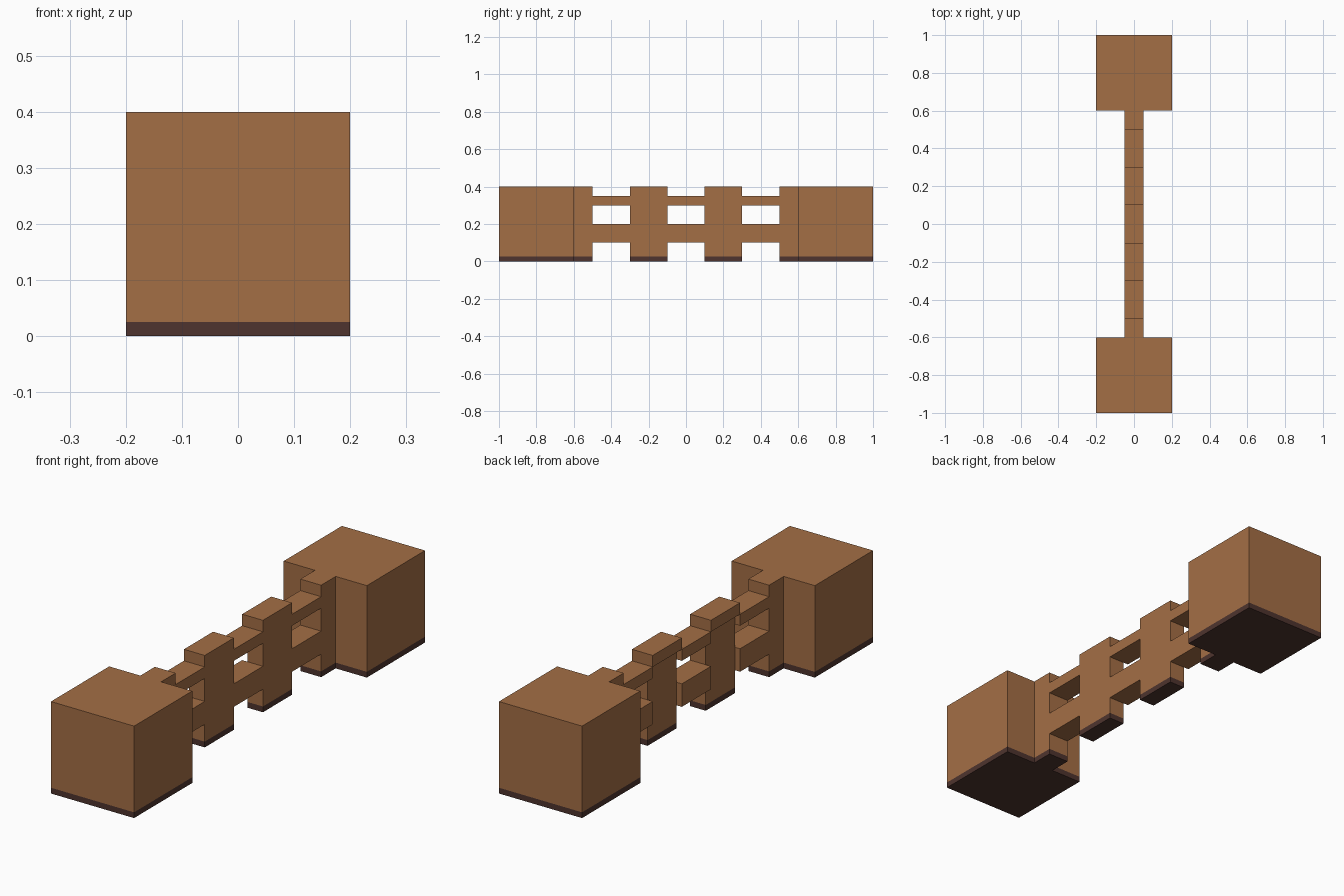
import bpy
import bmesh
from mathutils import Vector

cube = bpy.data.objects.get("Cube")
if cube:
    bpy.data.objects.remove(cube, do_unlink=True)

BAND = 0.025  # height of the dark strip along the ground


def srgb(r, g, b):
    lin = [c / 255 / 12.92 if c / 255 <= 0.04045 else ((c / 255 + 0.055) / 1.055) ** 2.4
           for c in (r, g, b)]
    return (*lin, 1.0)


def material(name, colour):
    mat = bpy.data.materials.new(name)
    mat.use_nodes = True
    mat.diffuse_color = colour
    bsdf = mat.node_tree.nodes["Principled BSDF"]
    bsdf.inputs["Base Color"].default_value = colour
    bsdf.inputs["Roughness"].default_value = 0.9
    return mat


wood = material("warm brown wood", srgb(164, 110, 69))
dark = material("dark brown base", srgb(78, 52, 46))


def prism(name, outline, depth):
    """Extrude an outline of 3D points along a vector; darken the lowest strip."""
    bm = bmesh.new()
    face = bm.faces.new([bm.verts.new(p) for p in outline])
    new = bmesh.ops.extrude_face_region(bm, geom=[face], use_keep_orig=True)["geom"]
    bmesh.ops.translate(bm, vec=Vector(depth),
                        verts=[g for g in new if isinstance(g, bmesh.types.BMVert)])
    bmesh.ops.bisect_plane(bm, geom=bm.verts[:] + bm.edges[:] + bm.faces[:],
                           plane_co=(0, 0, BAND), plane_no=(0, 0, 1))
    bmesh.ops.recalc_face_normals(bm, faces=bm.faces)
    for f in bm.faces:
        f.material_index = int(f.calc_center_median().z < BAND)
    mesh = bpy.data.meshes.new(name)
    bm.to_mesh(mesh)
    bm.free()
    mesh.materials.append(wood)
    mesh.materials.append(dark)
    obj = bpy.data.objects.new(name, mesh)
    bpy.context.collection.objects.link(obj)
    return obj


# End blocks, each with a narrow stub that meets the rails
block_plan = [(-0.2, 1), (-0.2, 0.6), (-0.05, 0.6), (-0.05, 0.5),
              (0.05, 0.5), (0.05, 0.6), (0.2, 0.6), (0.2, 1)]
for name, s in (("front_block", -1), ("back_block", 1)):
    prism(name, [(x, s * y, 0) for x, y in block_plan], (0, 0, 0.4))

# Posts, with a cap that overhangs on one side
post_profile = [(0.05, 0), (0.05, 0.4), (-0.05, 0.4),
                (-0.05, 0.35), (-0.025, 0.35), (-0.025, 0)]
for name, y in (("front_post", -0.3), ("back_post", 0.1)):
    prism(name, [(x, y, z) for x, z in post_profile], (0, 0.2, 0))

# Two rails across each of the three gaps
for part, y in (("front", -0.5), ("middle", -0.1), ("back", 0.3)):
    for level, low, high in (("lower", 0.1, 0.2), ("upper", 0.3, 0.35)):
        prism(f"{part}_{level}_rail",
              [(-0.05, y, low), (0.05, y, low), (0.05, y, high), (-0.05, y, high)],
              (0, 0.2, 0))
